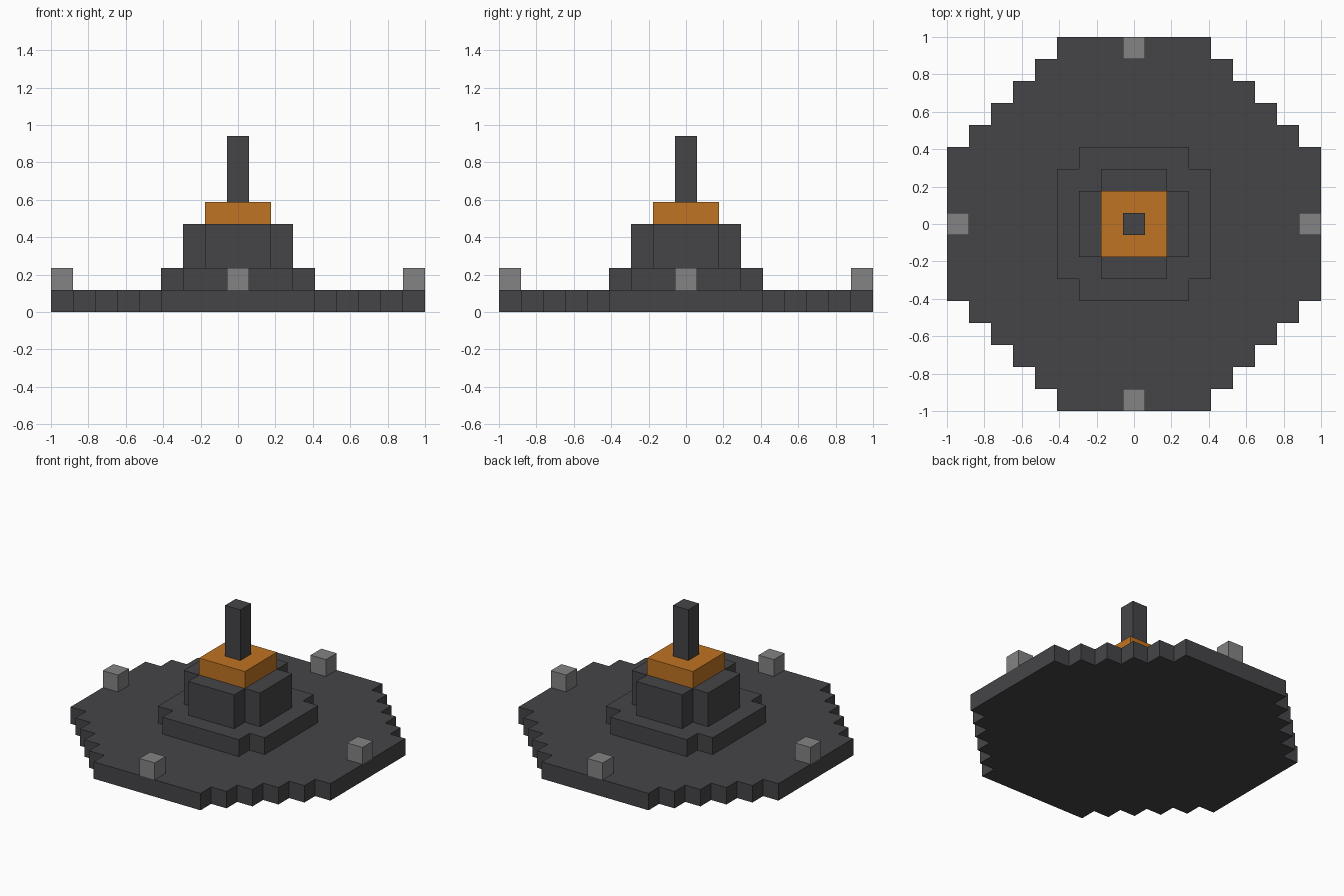
import bpy
import bmesh

if "Cube" in bpy.data.objects:
    bpy.data.objects.remove(bpy.data.objects["Cube"], do_unlink=True)

U = 2 / 17  # one block


def material(name, color):
    mat = bpy.data.materials.new(name)
    mat.use_nodes = True
    mat.diffuse_color = (*color, 1)
    bsdf = next(n for n in mat.node_tree.nodes if n.type == "BSDF_PRINCIPLED")
    bsdf.inputs["Base Color"].default_value = (*color, 1)
    return mat


def stepped_prism(name, mat, half, flat, bottom, top, center=(0, 0)):
    """Block prism: half width, half length of its flat sides, one-block stair corners."""
    steps = int(half - flat)
    quarter = []
    for i in range(steps + 1):
        quarter.append((half - i, flat + i))
        if i < steps:
            quarter.append((half - i - 1, flat + i))
    outline = []
    for _ in range(4):
        outline += quarter
        quarter = [(-y, x) for x, y in quarter]

    bm = bmesh.new()
    verts = [bm.verts.new(((x + center[0]) * U, (y + center[1]) * U, bottom * U))
             for x, y in outline]
    base = bm.faces.new(verts)
    result = bmesh.ops.extrude_face_region(bm, geom=[base], use_keep_orig=True)
    moved = [v for v in result["geom"] if isinstance(v, bmesh.types.BMVert)]
    bmesh.ops.translate(bm, verts=moved, vec=(0, 0, (top - bottom) * U))
    bmesh.ops.recalc_face_normals(bm, faces=bm.faces)
    mesh = bpy.data.meshes.new(name)
    bm.to_mesh(mesh)
    bm.free()
    mesh.materials.append(mat)
    obj = bpy.data.objects.new(name, mesh)
    bpy.context.collection.objects.link(obj)
    return obj


dark = material("dark grey", (0.06, 0.058, 0.065))
orange = material("orange", (0.527, 0.174, 0.016))
grey = material("light grey", (0.23, 0.23, 0.23))

# Central stack
stepped_prism("base_disc", dark, 8.5, 3.5, 0, 1)
stepped_prism("lower_step", dark, 3.5, 2.5, 1, 2)
stepped_prism("core", dark, 2.5, 1.5, 2, 4)
stepped_prism("orange_cap", orange, 1.5, 1.5, 4, 5)
stepped_prism("mast", dark, 0.5, 0.5, 5, 8)

# Rim markers
for side, pos in {"left": (8, 0), "right": (-8, 0), "front": (0, -8), "back": (0, 8)}.items():
    stepped_prism("rim_marker_" + side, grey, 0.5, 0.5, 1, 2, pos)
